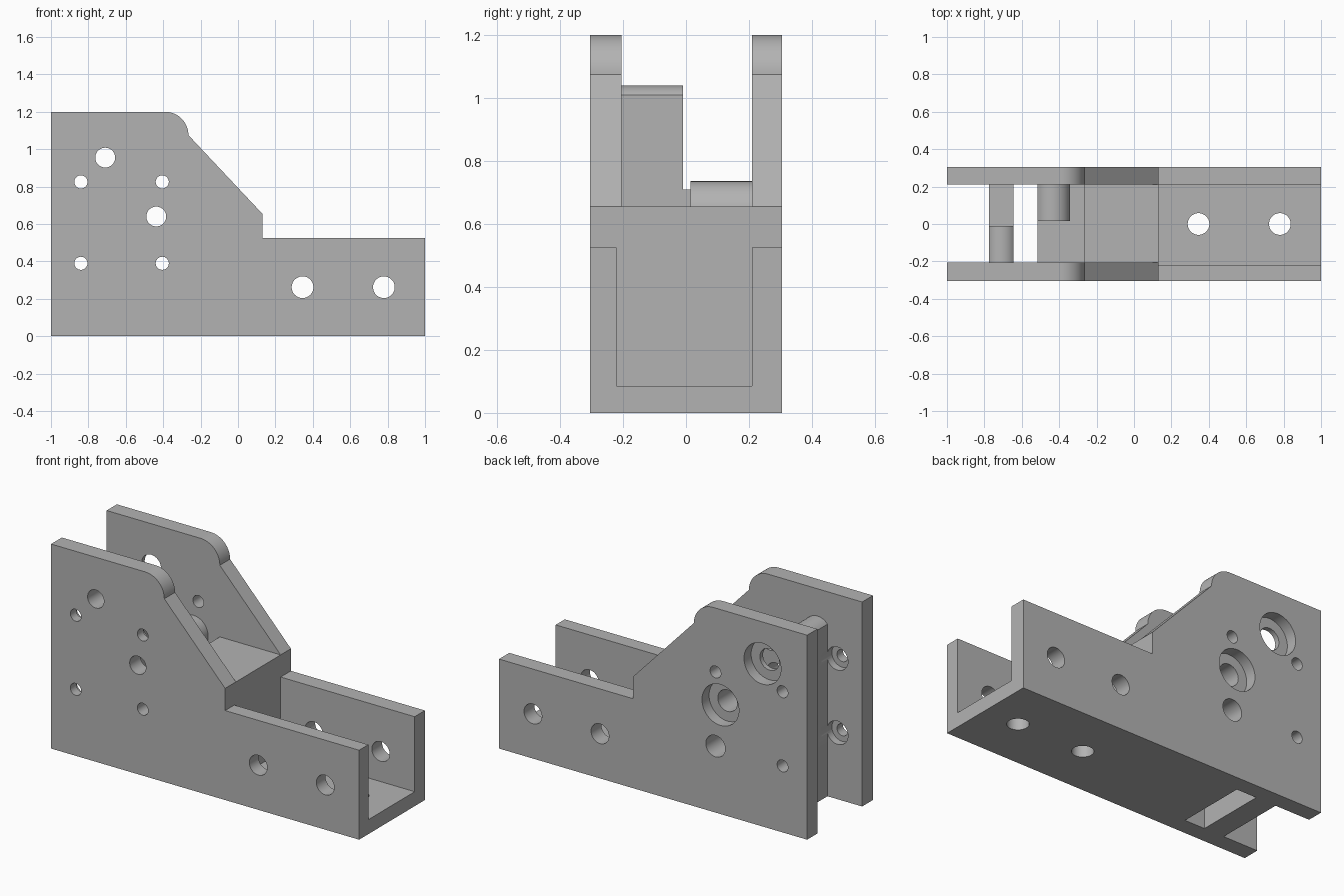
import bpy
import math

# Remove the default object
cube = bpy.data.objects.get("Cube")
if cube:
    bpy.data.objects.remove(cube, do_unlink=True)

# One grey material
grey = bpy.data.materials.new("plain_grey")
grey.use_nodes = True
colour = (0.45, 0.45, 0.45, 1.0)
grey.diffuse_color = colour
grey.node_tree.nodes["Principled BSDF"].inputs["Base Color"].default_value = colour


def arc(cx, cz, r, start, end, steps=16):
    """Points on an arc in the xz plane, angles in degrees."""
    angles = [math.radians(start + (end - start) * i / steps) for i in range(steps + 1)]
    return [(cx + r * math.cos(a), cz + r * math.sin(a)) for a in angles]


def prism(name, outline, y0, y1):
    """Extrude an xz outline from y0 to y1."""
    n = len(outline)
    verts = [(x, y, z) for y in (y0, y1) for x, z in outline]
    faces = [tuple(range(n)), tuple(range(2 * n - 1, n - 1, -1))]
    faces += [(i, i + n, (i + 1) % n + n, (i + 1) % n) for i in range(n)]
    mesh = bpy.data.meshes.new(name)
    mesh.from_pydata(verts, [], faces)
    mesh.materials.append(grey)
    obj = bpy.data.objects.new(name, mesh)
    bpy.context.collection.objects.link(obj)
    # Outward normals for the booleans
    bpy.context.view_layer.objects.active = obj
    obj.select_set(True)
    bpy.ops.object.mode_set(mode='EDIT')
    bpy.ops.mesh.select_all(action='SELECT')
    bpy.ops.mesh.normals_make_consistent(inside=False)
    bpy.ops.object.mode_set(mode='OBJECT')
    obj.select_set(False)
    return obj


def rect(x0, x1, z0, z1):
    return [(x0, z0), (x1, z0), (x1, z1), (x0, z1)]


def combine(target, other, operation):
    """Apply a boolean and delete the helper."""
    other.hide_render = True
    mod = target.modifiers.new("join_or_cut", 'BOOLEAN')
    mod.operation = operation
    mod.solver = 'EXACT'
    mod.object = other
    bpy.context.view_layer.objects.active = target
    bpy.ops.object.modifier_apply(modifier=mod.name)
    bpy.data.objects.remove(other, do_unlink=True)


def drill(x, z, r, y0, y1):
    circle = arc(x, z, r, 0, 352.5, 47)
    combine(body, prism("drill", circle, y0, y1), 'DIFFERENCE')


FRONT, BACK = -0.305, 0.305
IN_FRONT, IN_BACK = -0.205, 0.21

# Side silhouette with rounded shoulder and sloped edge
outline = [(-1, 0), (1, 0), (1, 0.525), (0.13, 0.525), (0.13, 0.655)]
outline += arc(-0.39, 1.075, 0.125, 0, 90) + [(-1, 1.2)]
body = prism("bracket_body", outline, FRONT, BACK)

# Open channel at the low end
combine(body, prism("channel", rect(0.13, 1.1, 0.085, 1), -0.22, IN_BACK), 'DIFFERENCE')

# Cavity between the side plates, stepping around the solid block
cavity = [(-1.1, -0.1), (-0.515, -0.1), (-0.515, 0.47), (-0.265, 0.47),
          (-0.265, 0.655), (0.2, 0.655), (0.2, 1.3), (-1.1, 1.3)]
combine(body, prism("cavity", cavity, IN_FRONT, IN_BACK), 'DIFFERENCE')

# Cross rib, its raised round-topped half, and the lower axle boss
upper_axle, lower_axle = (-0.71, 0.955), (-0.437, 0.64)
half_angle = math.degrees(math.acos(0.065 / 0.085))
rib_top = arc(*upper_axle, 0.085, half_angle, 180 - half_angle)
boss_top = [(max(x, -0.515), z) for x, z in arc(*lower_axle, 0.096, 0, 144)]
additions = [
    (rect(-0.775, -0.645, 0, 0.71), IN_FRONT - 0.02, IN_BACK + 0.02),
    ([(-0.775, 0.6), (-0.645, 0.6)] + rib_top, IN_FRONT - 0.02, -0.01),
    ([(-0.515, 0.44), (-0.341, 0.44)] + boss_top, 0.015, IN_BACK + 0.02),
]
for shape, y0, y1 in additions:
    combine(body, prism("rib", shape, y0, y1), 'UNION')

# Axle holes with wide counterbores on the back
for x, z in (upper_axle, lower_axle):
    drill(x, z, 0.053, -0.4, 0.4)
    drill(x, z, 0.063, 0.0, 0.4)
    drill(x, z, 0.12, BACK - 0.066, 0.4)

# Four screw holes: three recessed inside the front plate, one from the back
for x in (-0.84, -0.405):
    for z in (0.39, 0.825):
        drill(x, z, 0.035, -0.4, 0.4)
        if (x, z) == (-0.405, 0.39):
            drill(x, z, 0.063, 0.0, 0.4)
        else:
            drill(x, z, 0.068, -0.25, -0.15)

# Mounting holes through the channel walls and floor
for x in (0.345, 0.78):
    drill(x, 0.262, 0.058, -0.4, 0.4)
    floor_drill = prism("floor_drill", arc(0, 0, 0.058, 0, 352.5, 47), -0.2, 0.2)
    floor_drill.rotation_euler.x = math.pi / 2
    floor_drill.location.x = x
    bpy.context.view_layer.update()
    combine(body, floor_drill, 'DIFFERENCE')

# Smooth the round surfaces, keep machined edges sharp
bpy.ops.object.select_all(action='DESELECT')
body.select_set(True)
bpy.context.view_layer.objects.active = body
bpy.ops.object.shade_smooth_by_angle(angle=math.radians(25))
